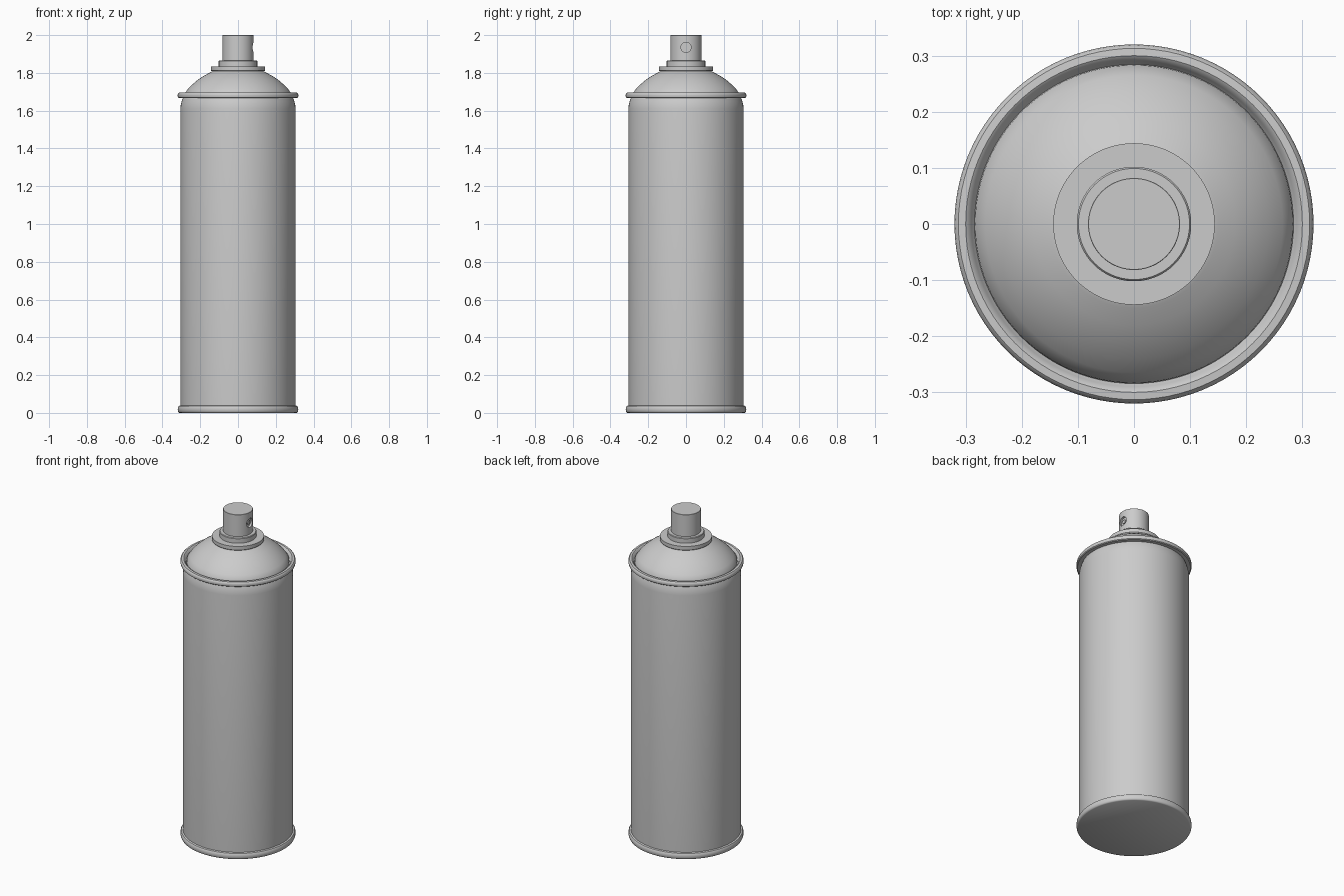
import bpy, bmesh, math
from mathutils import Matrix

if "Cube" in bpy.data.objects:
    bpy.data.objects.remove(bpy.data.objects["Cube"])

SEGMENTS = 96


def finish(name, bm):
    bmesh.ops.recalc_face_normals(bm, faces=bm.faces[:])
    mesh = bpy.data.meshes.new(name)
    bm.to_mesh(mesh)
    bm.free()
    obj = bpy.data.objects.new(name, mesh)
    bpy.context.collection.objects.link(obj)
    return obj


def smooth(obj, angle=35):
    bpy.ops.object.select_all(action='DESELECT')
    obj.select_set(True)
    bpy.context.view_layer.objects.active = obj
    bpy.ops.object.shade_smooth_by_angle(angle=math.radians(angle))


def lathe(name, profile, closed=False):
    """Spin an (r, z) profile around z; open profiles get capped ends."""
    bm = bmesh.new()
    rings = []
    for r, z in profile:
        rings.append([bm.verts.new((r * math.cos(a), r * math.sin(a), z))
                      for a in (2 * math.pi * i / SEGMENTS for i in range(SEGMENTS))])
    pairs = list(zip(rings, rings[1:]))
    if closed:
        pairs.append((rings[-1], rings[0]))
    for a, b in pairs:
        for i in range(SEGMENTS):
            j = (i + 1) % SEGMENTS
            bm.faces.new((a[i], a[j], b[j], b[i]))
    if not closed:
        bm.faces.new(rings[0])
        bm.faces.new(rings[-1])
    obj = finish(name, bm)
    smooth(obj)
    return obj


def x_cylinder(name, radius, x0, x1, z):
    bm = bmesh.new()
    place = Matrix.Translation(((x0 + x1) / 2, 0, z)) @ Matrix.Rotation(math.pi / 2, 4, 'Y')
    bmesh.ops.create_cone(bm, cap_ends=True, segments=32, radius1=radius,
                          radius2=radius, depth=x1 - x0, matrix=place)
    return finish(name, bm)


# Can body with a narrowed neck under the top seam
lathe("can_body", [(0.304, 0.02), (0.305, 0.04), (0.305, 1.61), (0.303, 1.63),
                   (0.298, 1.65), (0.290, 1.672)])

# Rolled bottom seam with flat base
lathe("bottom_rim", [(0.310, 0.0), (0.315, 0.003), (0.318, 0.009), (0.319, 0.019),
                     (0.318, 0.029), (0.314, 0.036), (0.305, 0.039)])

# Rolled top seam
lathe("top_rim", [(0.284, 1.667), (0.313, 1.667), (0.318, 1.671), (0.320, 1.681),
                  (0.318, 1.690), (0.313, 1.695), (0.300, 1.696), (0.294, 1.692),
                  (0.290, 1.684), (0.284, 1.676)], closed=True)

# Domed shoulder
lathe("dome", [(0.285, 1.670), (0.283, 1.690), (0.265, 1.715), (0.240, 1.740),
               (0.212, 1.764), (0.180, 1.785), (0.150, 1.801), (0.128, 1.812)])

# Valve cup collar and stepped ring
lathe("valve_collar", [(0.140, 1.809), (0.144, 1.813), (0.144, 1.835)])
lathe("valve_ring", [(0.102, 1.833), (0.102, 1.862), (0.099, 1.866)])

# Spray button with a round recess facing +x
button = lathe("spray_button", [(0.082, 1.860), (0.082, 1.999), (0.081, 2.0)])
cutter = x_cylinder("recess_cutter", 0.027, 0.068, 0.12, 1.935)
cutter.hide_render = True
cutter.hide_viewport = True
cut = button.modifiers.new("recess", 'BOOLEAN')
cut.operation = 'DIFFERENCE'
cut.solver = 'EXACT'
cut.object = cutter

# Nozzle insert inside the recess
smooth(x_cylinder("nozzle_insert", 0.012, 0.06, 0.074, 1.935))
